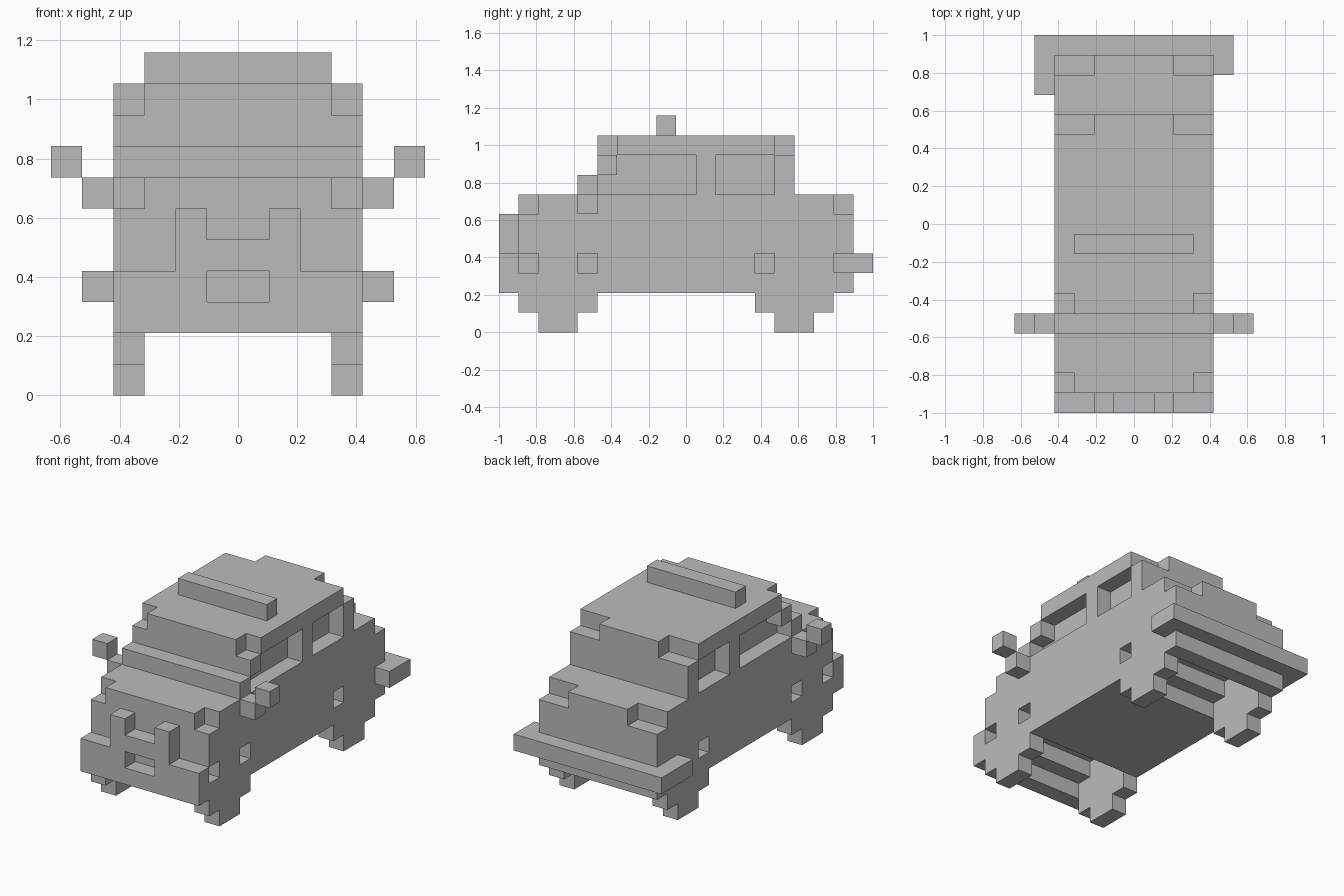
import bpy, bmesh
from mathutils import Vector

cube = bpy.data.objects.get("Cube")
if cube:
    bpy.data.objects.remove(cube, do_unlink=True)

U = 2 / 19  # block size: the model is 19 blocks long

grey = bpy.data.materials.new("plain_grey")
grey.use_nodes = True
COLOR = (0.5, 0.5, 0.5, 1)
grey.diffuse_color = COLOR
grey.node_tree.nodes["Principled BSDF"].inputs["Base Color"].default_value = COLOR


def block(x, y, z):
    """Cells in half-open ranges: x from the centre, y from the front, z from the ground."""
    return {(i, j, k) for i in range(*x) for j in range(*y) for k in range(*z)}


def both(x, y, z):
    """A block and its mirror image across x = 0."""
    return block(x, y, z) | block((-x[1], -x[0]), y, z)


def build(name, cells):
    """Skin the outside of a set of cells and merge the flat faces."""
    bm = bmesh.new()
    verts = {}

    def vert(p):
        if p not in verts:
            verts[p] = bm.verts.new(Vector((p[0], p[1] - 9.5, p[2])) * U)
        return verts[p]

    for cell in sorted(cells):
        for axis in range(3):
            for side in (0, 1):
                near = list(cell)
                near[axis] += 2 * side - 1
                if tuple(near) in cells:
                    continue
                loop = []
                for b, c in ((0, 0), (1, 0), (1, 1), (0, 1)):
                    p = list(cell)
                    p[axis] += side
                    p[(axis + 1) % 3] += b
                    p[(axis + 2) % 3] += c
                    loop.append(vert(tuple(p)))
                bm.faces.new(loop if side else loop[::-1])
    bmesh.ops.dissolve_limit(bm, angle_limit=0.01, verts=bm.verts[:], edges=bm.edges[:])
    mesh = bpy.data.meshes.new(name)
    bm.to_mesh(mesh)
    bm.free()
    mesh.materials.append(grey)
    obj = bpy.data.objects.new(name, mesh)
    bpy.context.collection.objects.link(obj)


W = (-4, 4)  # body width

# Lower body, with notched bonnet and boot corners
body = block(W, (0, 18), (2, 4)) | block(W, (1, 18), (4, 7))
body -= both((3, 4), (1, 2), (6, 7)) | both((2, 4), (17, 18), (6, 7))

# Cabin, with stepped windscreen and notched roof corners
body |= block(W, (4, 15), (7, 8)) | block(W, (5, 15), (8, 10))
body -= both((3, 4), (5, 6), (9, 10)) | both((2, 4), (14, 15), (9, 10))

# Recessed side windows
body -= both((3, 4), (5, 10), (7, 8)) | both((3, 4), (6, 10), (8, 9))
body -= both((3, 4), (11, 14), (7, 9))

# Grille recess
body -= block((-1, 1), (0, 1), (3, 4))

# Stepped wheel wells, open at the sides
for y in (1, 13):
    body -= block(W, (y, y + 4), (2, 3)) | block(W, (y + 1, y + 3), (3, 4))
    body -= both((3, 4), (y, y + 4), (3, 4))
body |= both((3, 4), (16, 17), (3, 4))
build("car_body", body)

# Front guard with two uprights
build("front_guard", block((-2, 2), (0, 1), (4, 5)) | both((1, 2), (0, 1), (5, 6)))

# Round wheels
for end, y in (("front", 1), ("rear", 13)):
    for side, x in (("left", 3), ("right", -4)):
        xs = (x, x + 1)
        build(f"{end}_{side}_wheel",
              block(xs, (y, y + 4), (1, 3)) | block(xs, (y + 1, y + 3), (0, 4)))

# Door mirrors
for side, arm, head in (("left", 4, 5), ("right", -5, -6)):
    build(f"{side}_mirror", block((arm, arm + 1), (4, 5), (6, 7))
          | block((head, head + 1), (4, 5), (7, 8)))

# Rear bumper wrapping round the corners, longer on one side
build("rear_bumper", block((-5, 5), (18, 19), (3, 4))
      | block((4, 5), (17, 18), (3, 4)) | block((-5, -4), (16, 18), (3, 4)))

# Roof bar
build("roof_bar", block((-3, 3), (8, 9), (10, 11)))
